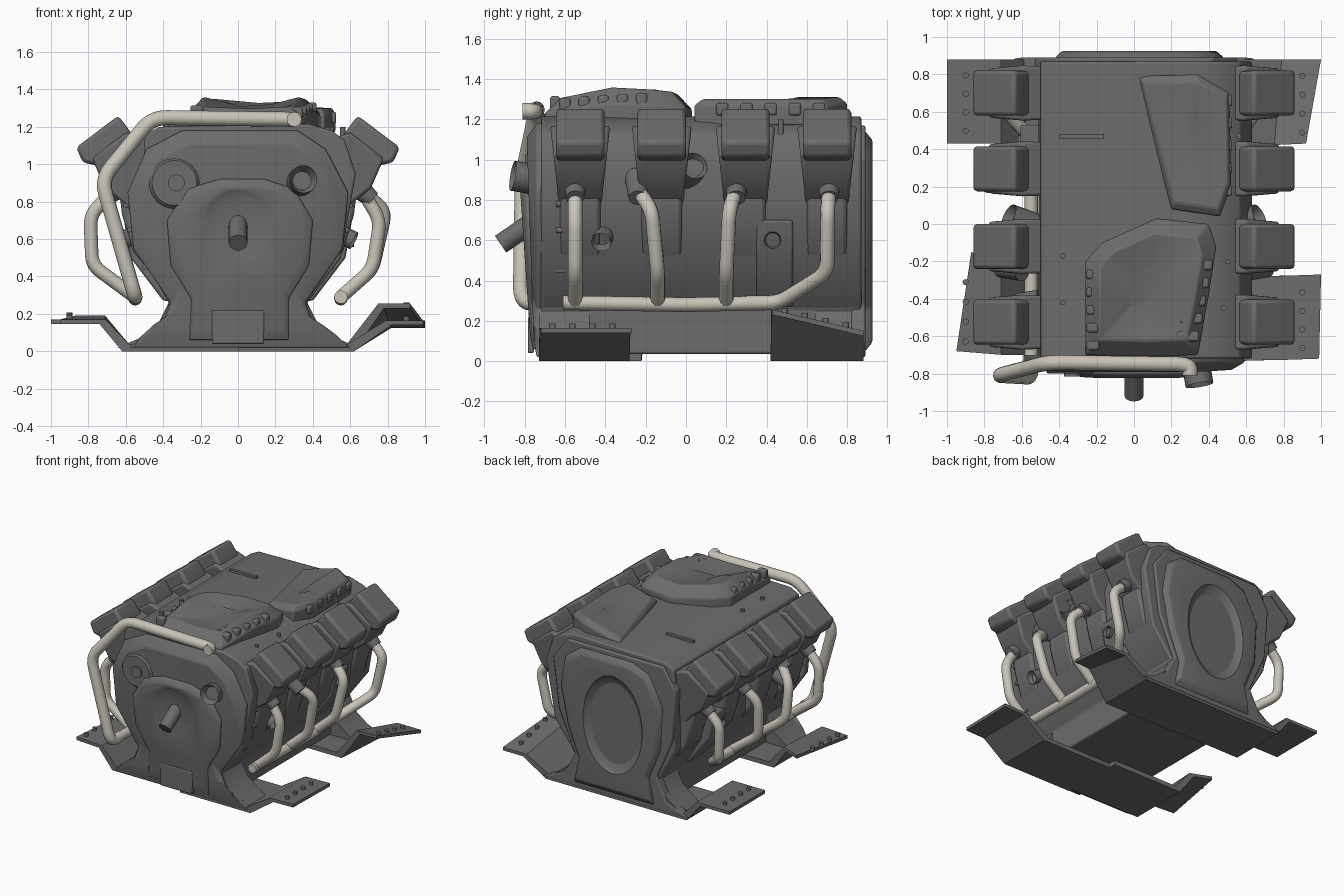
import bpy, bmesh, math
from mathutils import Vector, Matrix

if "Cube" in bpy.data.objects:
    bpy.data.objects.remove(bpy.data.objects["Cube"])


def material(name, rgb):
    m = bpy.data.materials.new(name)
    m.use_nodes = True
    m.diffuse_color = (*rgb, 1)
    m.node_tree.nodes["Principled BSDF"].inputs["Base Color"].default_value = (*rgb, 1)
    return m


IRON = material("dark grey iron", (0.15, 0.15, 0.15))
STEEL = material("pale warm steel", (0.58, 0.55, 0.48))


def finish(name, bm, bevel=0):
    bmesh.ops.recalc_face_normals(bm, faces=bm.faces)
    me = bpy.data.meshes.new(name)
    bm.to_mesh(me)
    bm.free()
    me.materials.append(IRON)
    ob = bpy.data.objects.new(name, me)
    bpy.context.collection.objects.link(ob)
    if bevel:
        mod = ob.modifiers.new("bevel", "BEVEL")
        mod.width, mod.segments = bevel, 2
        mod.limit_method = "ANGLE"
    return ob


def loft(name, rings, bevel=0):
    """Skin a stack of equal-sized rings and cap both ends."""
    bm = bmesh.new()
    rows = [[bm.verts.new(p) for p in r] for r in rings]
    n = len(rows[0])
    for a, b in zip(rows, rows[1:]):
        for i in range(n):
            bm.faces.new((a[i], a[(i + 1) % n], b[(i + 1) % n], b[i]))
    bm.faces.new(rows[0])
    bm.faces.new(rows[-1])
    return finish(name, bm, bevel)


def ring_y(profile, y, scale=1, tilt=0):
    """Profile ring across y, scaled about mid height and leaning by tilt."""
    return [(x * scale, y + tilt * z, 0.6 + (z - 0.6) * scale) for x, z in profile]


def prism(name, profile, y0, y1, bevel=0, side=1, tilt=0):
    p = [(x * side, z) for x, z in profile]
    return loft(name, [ring_y(p, y0, 1, -tilt), ring_y(p, y1, 1, tilt)], bevel)


def slab(name, outline, z0, shoulder, lift, bevel=0):
    """Deck panel with a raised shoulder around a lower middle; outline holds x, y, edge height."""
    c = sum((Vector(p) for p in outline), Vector()) / len(outline)

    def shrunk(k, dz):
        return [(c.x + (x - c.x) * k, c.y + (y - c.y) * k, z + dz) for x, y, z in outline]
    low = [(x, y, z0) for x, y, z in outline]
    return loft(name, [low, shrunk(1, -0.03), shrunk(shoulder, lift), shrunk(0.3, lift * 0.2)], bevel)


def box(name, loc, size, bevel=0):
    bm = bmesh.new()
    bmesh.ops.create_cube(bm, size=1, matrix=Matrix.Translation(loc) @ Matrix.Diagonal((*size, 1)))
    return finish(name, bm, bevel)


def rod(name, a, b, r, r2=None, hole=0):
    """Cylinder or cone between two points, with an optional sunken bore at the far end."""
    a, b = Vector(a), Vector(b)
    bm = bmesh.new()
    m = Matrix.Translation((a + b) / 2) @ (b - a).to_track_quat("Z", "Y").to_matrix().to_4x4()
    bmesh.ops.create_cone(bm, cap_ends=True, segments=24, radius1=r, radius2=r2 or r,
                          depth=(b - a).length, matrix=m)
    if hole:
        d = (b - a).normalized()
        f = max(bm.faces, key=lambda q: q.calc_center_median().dot(d))
        bmesh.ops.inset_region(bm, faces=[f], thickness=hole)
        bmesh.ops.translate(bm, verts=f.verts, vec=-d * 0.05)
    return finish(name, bm)


def pipe(name, pts, r, bend=0.06):
    """Round tube along a path with filleted corners."""
    pts = [Vector(p) for p in pts]
    path = [pts[0]]
    for a, b, c in zip(pts, pts[1:], pts[2:]):
        s = b + (a - b).normalized() * min(bend, (a - b).length * 0.45)
        e = b + (c - b).normalized() * min(bend, (c - b).length * 0.45)
        for k in range(6):
            t = k / 5
            path.append(s * (1 - t) ** 2 + b * 2 * t * (1 - t) + e * t * t)
    path.append(pts[-1])
    cu = bpy.data.curves.new(name, "CURVE")
    cu.dimensions = "3D"
    cu.bevel_depth, cu.bevel_resolution, cu.use_fill_caps = r, 4, True
    sp = cu.splines.new("POLY")
    sp.points.add(len(path) - 1)
    for q, p in zip(sp.points, path):
        q.co = (*p, 1)
    cu.materials.append(STEEL)
    ob = bpy.data.objects.new(name, cu)
    bpy.context.collection.objects.link(ob)
    bpy.ops.object.select_all(action="DESELECT")
    bpy.context.view_layer.objects.active = ob
    ob.select_set(True)
    bpy.ops.object.convert(target="MESH")


def dish(ob, centre, radii):
    """Scoop an ellipsoidal hollow out of a part."""
    bm = bmesh.new()
    bmesh.ops.create_uvsphere(bm, u_segments=40, v_segments=24, radius=1,
                              matrix=Matrix.Translation(centre) @ Matrix.Diagonal((*radii, 1)))
    cutter = finish("dish_cutter", bm)
    cutter.hide_render = True
    mod = ob.modifiers.new("dish", "BOOLEAN")
    mod.operation, mod.object, mod.solver = "DIFFERENCE", cutter, "EXACT"
    bpy.context.view_layer.objects.active = ob
    for m in [m.name for m in ob.modifiers]:
        bpy.ops.object.modifier_apply(modifier=m)
    bpy.data.objects.remove(cutter)


# Engine block with flared feet at both ends
block = [(-.37, .035), (-.37, .26), (-.51, .5), (-.51, .85), (-.5, 1.16), (-.42, 1.2), (.38, 1.215), (.5, 1.18),
         (.57, 1.13), (.63, .95), (.55, .5), (.37, .26), (.37, .035)]
prism("engine_block", block, -.72, .87, .012)
foot = [(-.58, .02), (-.53, .07), (-.42, .15), (-.37, .25), (.37, .25), (.42, .15), (.53, .07), (.6, .02)]
prism("front_foot", foot, -.73, -.48)
prism("rear_foot", foot, .64, .88)

# Front cover, raised arch pad and hollow, leaning forward with height
cover = [(-.56, .02), (-.52, .08), (-.4, .16), (-.36, .26), (-.56, .55), (-.59, .85), (-.49, 1.08), (-.3, 1.18),
         (.32, 1.18), (.47, 1.08), (.59, .85), (.56, .55), (.36, .26), (.4, .16), (.52, .08), (.6, .02)]
loft("front_cover", [ring_y(cover, -.7), ring_y(cover, -.74), ring_y(cover, -.755, .88, -.03)], .01)
arch = [(-.26, .06), (-.25, .28), (-.36, .46), (-.38, .7), (-.27, .87), (-.1, .92), (.14, .92),
        (.3, .87), (.4, .7), (.38, .46), (.27, .28), (.27, .06)]
pad = loft("front_arch_pad", [ring_y(arch, -.74, 1, -.04), ring_y(arch, -.755, 1, -.05),
                              ring_y(arch, -.77, .88, -.06)], .01)
dish(pad, (0, -.84, .6), (.24, .05, .28))
box("front_lower_hatch", (0, -.77, .13), (.28, .03, .18), .008)
rod("crank_shaft", (0, -.76, .69), (0, -.92, .58), .05)
rod("left_front_port", (.33, -.74, .9), (.35, -.86, .92), .075, hole=.025)
rod("right_front_disc", (-.34, -.74, .9), (-.34, -.8, .9), .17, .12)
rod("right_front_plug", (-.33, -.78, .9), (-.33, -.815, .9), .045)

# Rear housing with its rim and deep hollow
rear = [(-.65, .02), (-.45, .1), (-.36, .28), (-.5, .6), (-.53, 1.0), (-.42, 1.17), (.42, 1.17), (.55, 1.0),
        (.5, .6), (.36, .28), (.45, .1), (.65, .02)]
prism("rear_plate", rear, .82, .89, .01)
rim = [(-.34, .05), (-.3, .25), (-.4, .5), (-.42, .85), (-.3, 1.08), (-.15, 1.14), (.3, 1.14),
       (.44, 1.04), (.48, .8), (.42, .5), (.32, .25), (.36, .05)]
housing = loft("rear_housing", [ring_y(rim, .84), ring_y(rim, .89), ring_y(rim, .925, .92)], .01)
dish(housing, (0, .95, .61), (.27, .1, .4))

# Top deck panels
slab("front_intake_cover", [(-.26, -.2, 1.3), (-.17, -.1, 1.3), (.12, .03, 1.28), (.4, 0, 1.29), (.44, -.12, 1.3),
                            (.4, -.38, 1.31), (.34, -.7, 1.26), (.05, -.71, 1.25), (-.26, -.7, 1.26),
                            (-.26, -.38, 1.31)], 1.17, .78, .05, .01)
slab("rear_intake_cover", [(.02, .79, 1.23), (.34, .8, 1.31), (.51, .7, 1.3), (.52, .2, 1.3), (.46, .04, 1.3),
                           (.2, .08, 1.26)], 1.17, .9, 0, .01)
for i in range(5):
    y = -.22 - .095 * i
    box("left_intake_rib", (.36 - .018 * i, y, 1.29 - .006 * i), (.12, .055, .08), .012)
    box("right_intake_rib", (-.22, y - .05, 1.28), (.07, .05, .07), .012)
    box("rear_intake_rib", (.5, .18 + .12 * i, 1.25), (.05, .06, .06), .01)
box("deck_slot", (-.28, .47, 1.21), (.24, .025, .02))
for x, y in [(-.38, -.17), (-.38, -.42), (.5, -.2), (.48, -.45), (.56, .47)]:
    rod("deck_bolt", (x, y, 1.12), (x, y, 1.222 if x < 0 else 1.2), .014)

# Cylinder heads, gussets and exhaust pipes on both sides
HEADS = [-.525, -.12, .295, .7]
lid = [(.64, 1.26), (.865, 1.09), (.83, 1.01), (.74, .99), (.54, 1.06), (.55, 1.14)]
neck = [(.45, 1.12), (.6, 1.17), (.78, 1.03), (.71, .87), (.62, .8), (.54, .7), (.45, .7)]
gusset = [(.4, 1.1), (.58, 1.1), (.64, .9), (.62, .73), (.56, .53), (.4, .35)]
frame = [(.36, .27), (.4, .27), (.575, .5), (.61, .7), (.5, .7)]
for s, side in ((1, "left"), (-1, "right")):
    for i, y in enumerate(HEADS):
        prism(side + "_valve_cover", lid, y - .12, y + .12, .02, s)
        prism(side + "_head_neck", neck, y + .02, y - .02, .015, s, -.11)
        prism(side + "_head_gusset", gusset, y - .1, y + .1, .02, s)
        py = [-.55, -.24, .25, .71][i]
        rod(side + "_exhaust_port", (s * .6, py, .91), (s * .72, py, .81), .065, .045)
        low = [-.55, -.14, .2, .7][i]
        elbow, knee = ((.79, .73), (.78, .46)) if s < 0 else ((.79, .75), (.72, .44)) if i else ((.76, .7), (.72, .44))
        path = [(s * .67, py, .85), (s * elbow[0], py + (low - py) * .7, elbow[1]), (s * knee[0], low, knee[1]),
                (s * .55, low if i < 3 else .46, .29)]
        if i == 3:
            path.append((s * .55, .3, .29))
        pipe(side + "_exhaust_pipe", path, .036)
    pipe(side + "_collector_pipe", [(s * .55, -.61 if s > 0 else -.78, .29), (s * .55, 0, .28), (s * .55, .46, .29)], .036)
    rod(side + "_side_stub", (s * .48, -.05, .88), (s * .67, .04, .97), .09, .07, hole=.02)
    rod(side + "_drain_stub", (s * .5, -.4, .65), (s * .62, -.42, .59), .05, hole=.015)
    prism(side + "_access_frame", frame, .35, .53, .012, s)
    rod(side + "_access_plug", (s * .53, .43, .6), (s * .62, .43, .6), .042, hole=.012)
    for z, x in ((.45, .5), (.65, .58), (.78, .6)):
        rod(side + "_flange_bolt", (s * x, -.6, z), (s * x, -.645, z), .014)

# Long crossover pipe
pipe("crossover_pipe", [(.3, -.81, 1.24), (.3, -.75, 1.24), (-.46, -.74, 1.25), (-.73, -.81, .92),
                        (-.55, -.82, .29), (-.55, -.7, .29)], .04, .08)


# Bent mounting straps: y at the inner and outer end, reach, tip height and knee for both edges
def bracket(name, s, ends):
    rings = []
    for y_in, y_out, reach, h, knee in ends:
        prof = [(0, 0), (.62, 0), (knee + .03, h - .025), (reach, h - .025), (reach, h), (knee, h), (.58, .035), (0, .035)]
        rings.append([(s * x, y_in if x < .7 else y_in + (y_out - y_in) * (x - .7) / (reach - .7), z) for x, z in prof])
    loft(name, rings)
    a, b = ends
    for k in range(4):
        t = .15 + .22 * k
        y, z = a[0] + (b[0] - a[0]) * t, a[3] + (b[3] - a[3]) * t
        rod(name + "_bolt", (s * .9, y, z - .01), (s * .9, y, z + .022), .016)


bracket("left_front_bracket", 1, [(-.73, -.72, .99, .165, .79), (-.28, -.27, 1.0, .165, .79)])
bracket("left_rear_bracket", 1, [(.42, .43, .92, .255, .75), (.88, .88, 1.0, .15, .79)])
bracket("right_front_bracket", -1, [(-.7, -.68, .95, .17, .71), (-.22, -.15, .87, .19, .71)])
bracket("right_rear_bracket", -1, [(.43, .43, 1.0, .17, .71), (.88, .88, 1.0, .17, .71)])

# Smooth shading with sharp edges kept
bpy.ops.object.select_all(action="DESELECT")
for ob in bpy.context.scene.objects:
    if ob.type == "MESH":
        ob.select_set(True)
        bpy.context.view_layer.objects.active = ob
bpy.ops.object.shade_smooth_by_angle(angle=math.radians(32))
